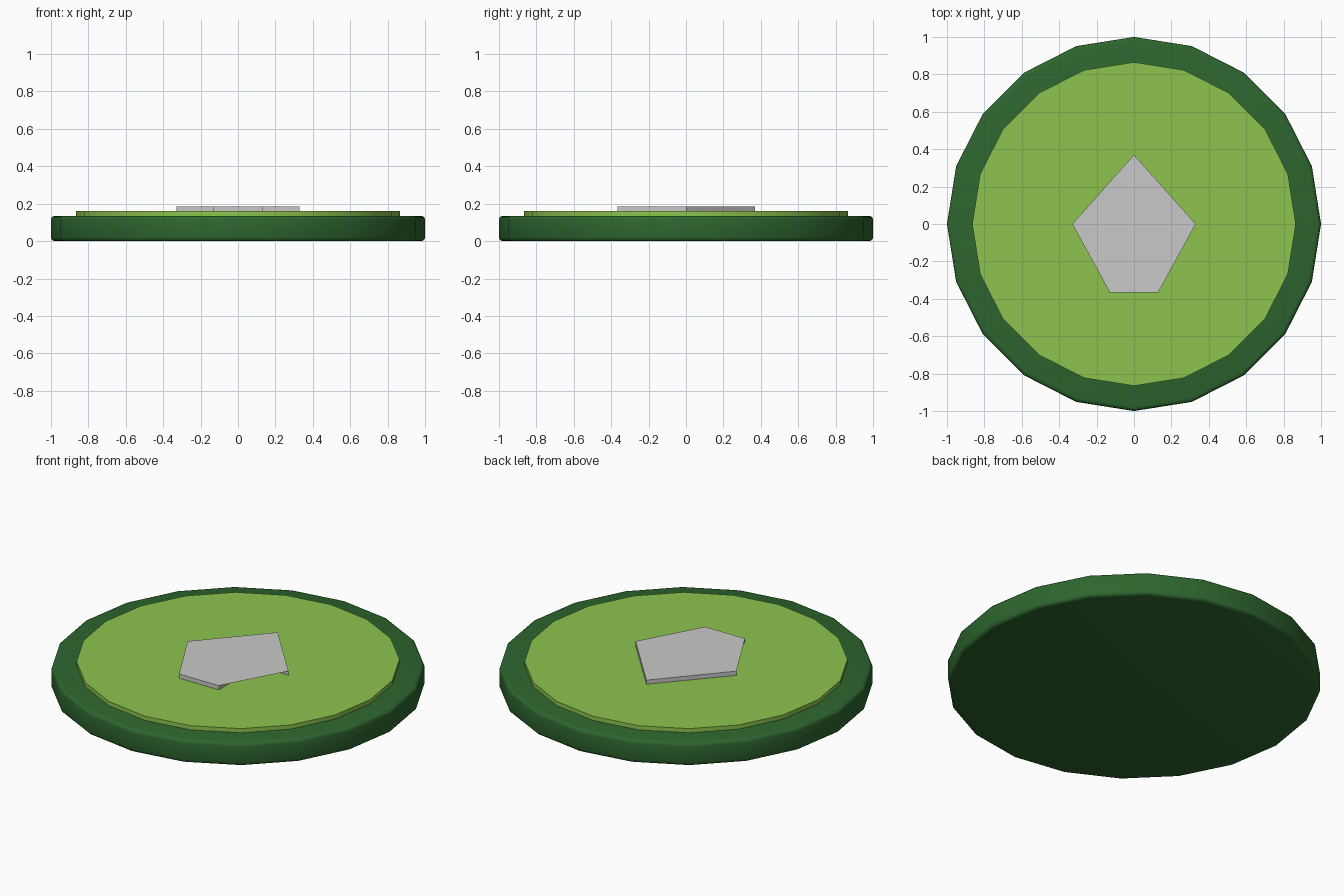
import bpy
import bmesh
import math

cube = bpy.data.objects.get("Cube")
if cube:
    bpy.data.objects.remove(cube, do_unlink=True)


def make_material(name, srgb):
    color = [((c / 255 + 0.055) / 1.055) ** 2.4 for c in srgb] + [1]
    mat = bpy.data.materials.new(name)
    mat.use_nodes = True
    mat.diffuse_color = color
    bsdf = next(n for n in mat.node_tree.nodes if n.type == 'BSDF_PRINCIPLED')
    bsdf.inputs["Base Color"].default_value = color
    return mat


def make_disc(name, radius, bottom, top, mat):
    bpy.ops.mesh.primitive_cylinder_add(
        vertices=20, radius=radius, depth=top - bottom,
        location=(0, 0, (top + bottom) / 2))
    disc = bpy.context.object
    disc.name = name
    disc.data.materials.append(mat)
    return disc


dark_green = make_material("dark green", (45, 102, 46))
lime = make_material("light green", (141, 196, 78))
grey = make_material("light grey", (201, 201, 200))

# Base with rounded rims
base = make_disc("base", 1.0, 0, 0.135, dark_green)
bevel = base.modifiers.new("rounded rim", 'BEVEL')
bevel.width = 0.02
bevel.segments = 3
bevel.limit_method = 'ANGLE'
bevel.angle_limit = math.radians(40)
bpy.ops.object.modifier_apply(modifier=bevel.name)
bpy.ops.object.shade_smooth_by_angle(angle=math.radians(35))

# Thin raised panel
make_disc("top_panel", 0.865, 0.13, 0.16, lime)
bpy.ops.object.shade_smooth_by_angle(angle=math.radians(35))

# Arrow-shaped marker: notched walls under a five-sided cap
half = [(0.33, 0), (0.13, 0), (0.13, -0.365)]
outline = [(0, 0.37)] + [(-x, y) for x, y in half] + half[::-1]
bm = bmesh.new()
low = [bm.verts.new((x, y, 0.155)) for x, y in outline]
high = [bm.verts.new((x, y, 0.185)) for x, y in outline]
bm.faces.new(low[::-1])
for i in range(len(outline)):
    j = (i + 1) % len(outline)
    bm.faces.new((low[i], low[j], high[j], high[i]))
notches = (2, 5)
bm.faces.new([v for i, v in enumerate(high) if i not in notches])
mesh = bpy.data.meshes.new("arrow_marker")
bm.to_mesh(mesh)
bm.free()
mesh.materials.append(grey)
marker = bpy.data.objects.new("arrow_marker", mesh)
bpy.context.collection.objects.link(marker)
